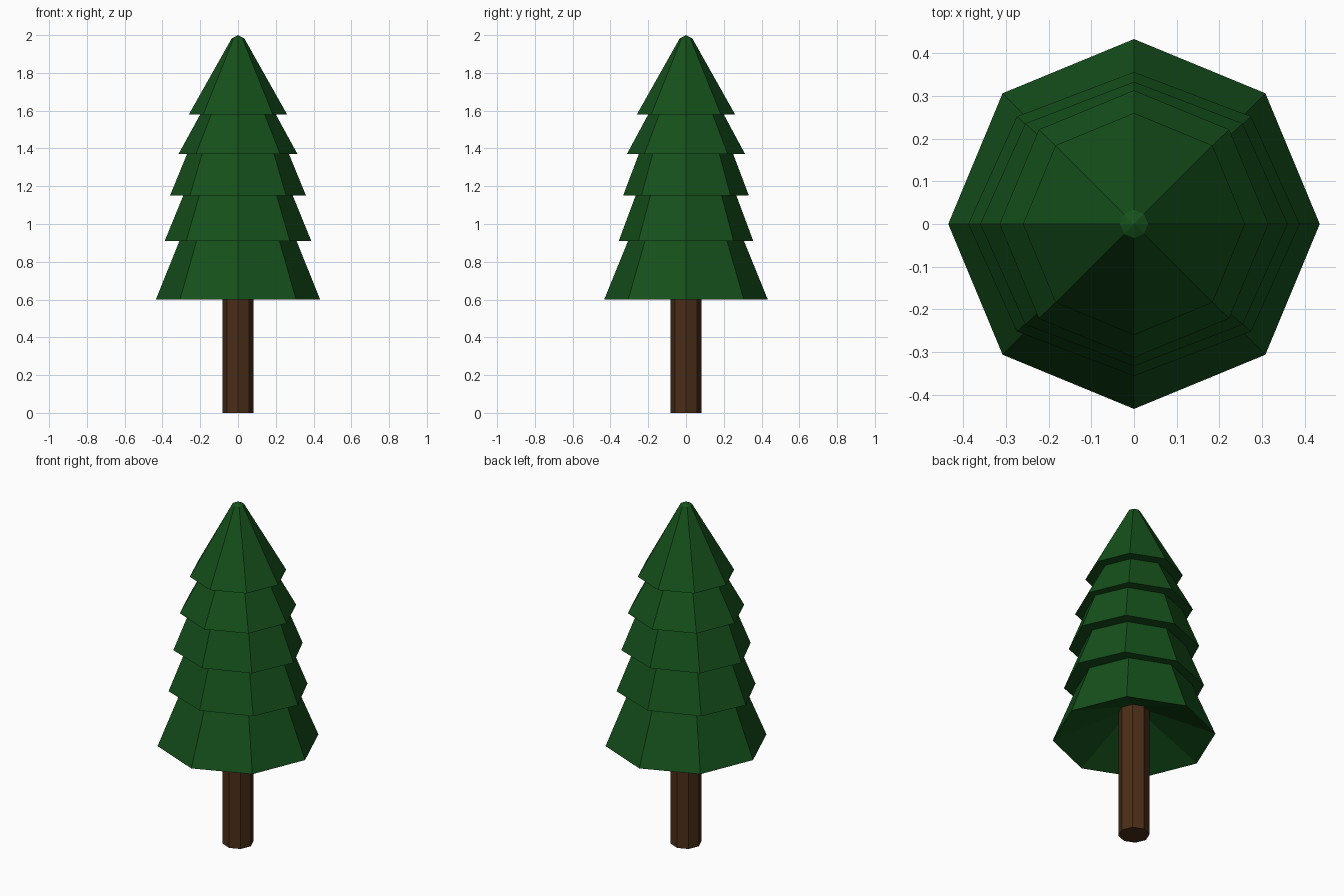
import bpy, bmesh, math

if "Cube" in bpy.data.objects:
    bpy.data.objects.remove(bpy.data.objects["Cube"])

SIDES = 8


def material(name, rgb):
    m = bpy.data.materials.new(name)
    m.diffuse_color = (*rgb, 1)
    m.use_nodes = True
    m.node_tree.nodes["Principled BSDF"].inputs["Base Color"].default_value = m.diffuse_color
    return m


def lathe(name, profile, mat):
    """Stack octagonal rings (rx, ry, z); zero radius makes a single point."""
    bm = bmesh.new()
    rings = []
    for rx, ry, z in profile:
        if rx == 0:
            rings.append([bm.verts.new((0, 0, z))] * SIDES)
        else:
            rings.append([bm.verts.new((rx * math.cos(k * math.tau / SIDES),
                                        ry * math.sin(k * math.tau / SIDES), z))
                          for k in range(SIDES)])
    for a, b in zip(rings, rings[1:]):
        for i in range(SIDES):
            j = (i + 1) % SIDES
            bm.faces.new(list(dict.fromkeys((a[i], a[j], b[j], b[i]))))
    bmesh.ops.recalc_face_normals(bm, faces=bm.faces)
    me = bpy.data.meshes.new(name)
    bm.to_mesh(me)
    bm.free()
    me.materials.append(mat)
    ob = bpy.data.objects.new(name, me)
    bpy.context.collection.objects.link(ob)
    return ob


green = material("needles", (0.0075, 0.08, 0.011))
brown = material("bark", (0.07, 0.027, 0.009))

# Trunk, reaching up into the hollow under the lowest branches
lathe("trunk", [(0, 0, 0), (0.083, 0.083, 0), (0.083, 0.083, 0.78), (0, 0, 0.78)], brown)

# Foliage tiers: (rim rx, rim ry, rim z, top rx, top ry)
tiers = [
    (0.435, 0.433, 0.60, 0.31, 0.307),
    (0.388, 0.356, 0.91, 0.29, 0.267),
    (0.360, 0.333, 1.15, 0.27, 0.25),
    (0.315, 0.313, 1.37, 0.20, 0.20),
    (0.260, 0.260, 1.58, 0.033, 0.033),
]
profile = [(0, 0, 0.79)]  # concave underside
for i, (rx, ry, z, tx, ty) in enumerate(tiers):
    top = tiers[i + 1][2] if i + 1 < len(tiers) else 1.983
    profile += [(rx, ry, z), (tx, ty, top)]
profile.append((0, 0, 2.0))  # blunt tip
lathe("foliage", profile, green)
